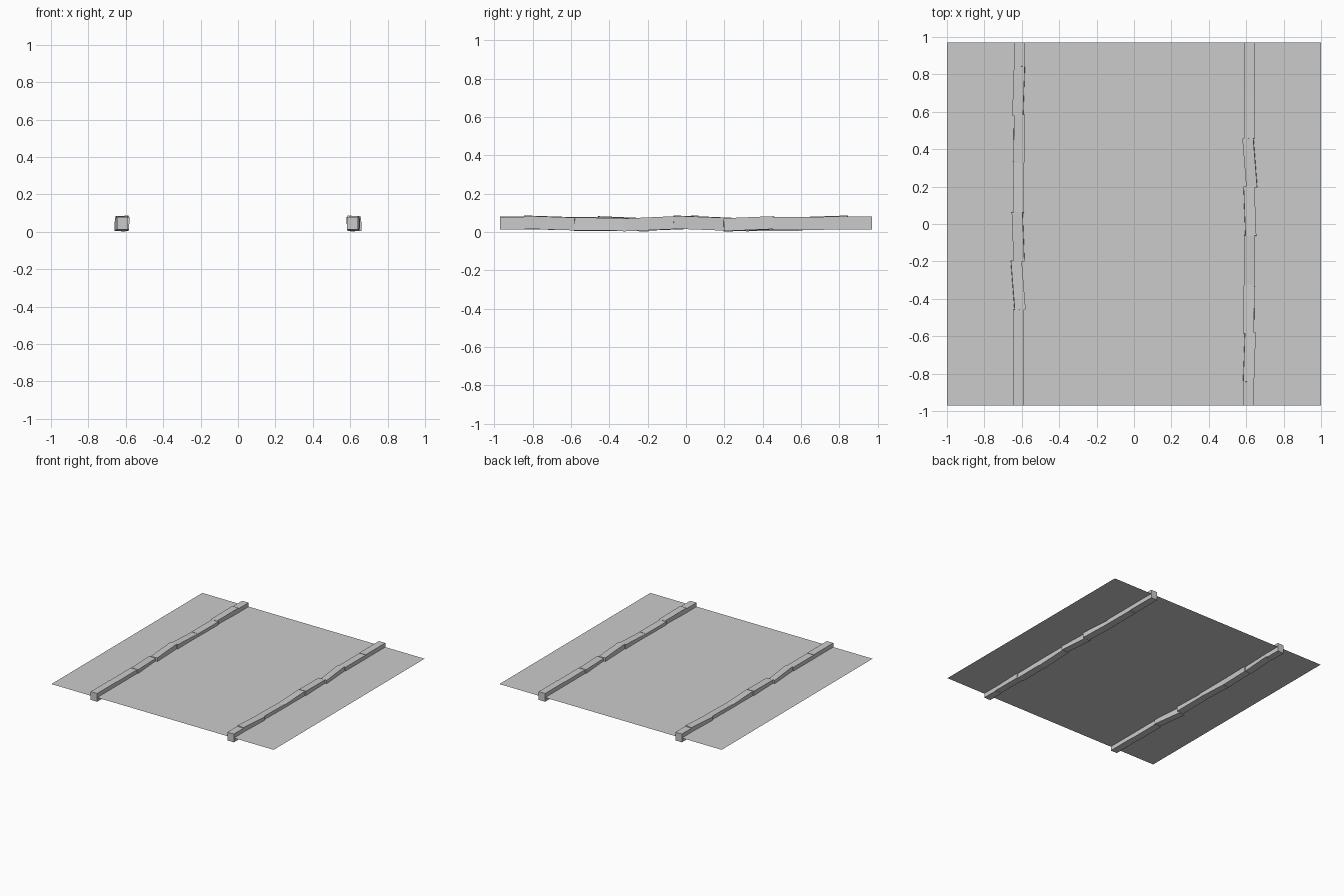
import bpy, math
from mathutils import Matrix, Vector

if "Cube" in bpy.data.objects:
    bpy.data.objects.remove(bpy.data.objects["Cube"])

WIDTH, HEIGHT = 0.058, 0.067


def box(name, matrix, size):
    bpy.ops.mesh.primitive_cube_add(size=1)
    ob = bpy.context.object
    ob.name = name
    ob.data.transform(matrix @ Matrix.Diagonal((*size, 1)))
    return ob


# flat ground sheet that cuts through the middle of the kerbs
bpy.ops.mesh.primitive_plane_add(size=1)
road = bpy.context.object
road.name = "road_surface"
road.data.transform(Matrix.Translation((0, 0, 0.047)) @ Matrix.Diagonal((2, 1.94, 1, 1)))

# kerb stones: start y, end y, centre x at both ends, centre z at both ends, roll in degrees
stones = [
    (-0.97, -0.84, 0.613, 0.613, 0.046, 0.046, 0),
    (-0.845, -0.58, 0.612, 0.621, 0.052, 0.043, 2),
    (-0.585, -0.325, 0.613, 0.617, 0.041, 0.039, -2),
    (-0.33, -0.06, 0.617, 0.617, 0.037, 0.049, 0),
    (-0.065, 0.20, 0.624, 0.614, 0.052, 0.042, 2),
    (0.195, 0.46, 0.631, 0.610, 0.037, 0.048, -3),
    (0.455, 0.72, 0.617, 0.617, 0.045, 0.044, 0),
    (0.72, 0.97, 0.617, 0.617, 0.047, 0.047, 0),
]

# the left row is the right row turned half way round
for side, turn in (("right", 0), ("left", math.pi)):
    for i, (y0, y1, x0, x1, z0, z1, roll) in enumerate(stones):
        a, b = Vector((x0, y0, z0)), Vector((x1, y1, z1))
        d = b - a
        m = (Matrix.Rotation(turn, 4, 'Z')
             @ Matrix.Translation((a + b) / 2)
             @ Matrix.Rotation(math.atan2(-d.x, d.y), 4, 'Z')
             @ Matrix.Rotation(math.atan2(d.z, d.y), 4, 'X')
             @ Matrix.Rotation(math.radians(roll), 4, 'Y'))
        box(f"{side}_kerb_stone_{i + 1}", m, (WIDTH, y1 - y0, HEIGHT))
